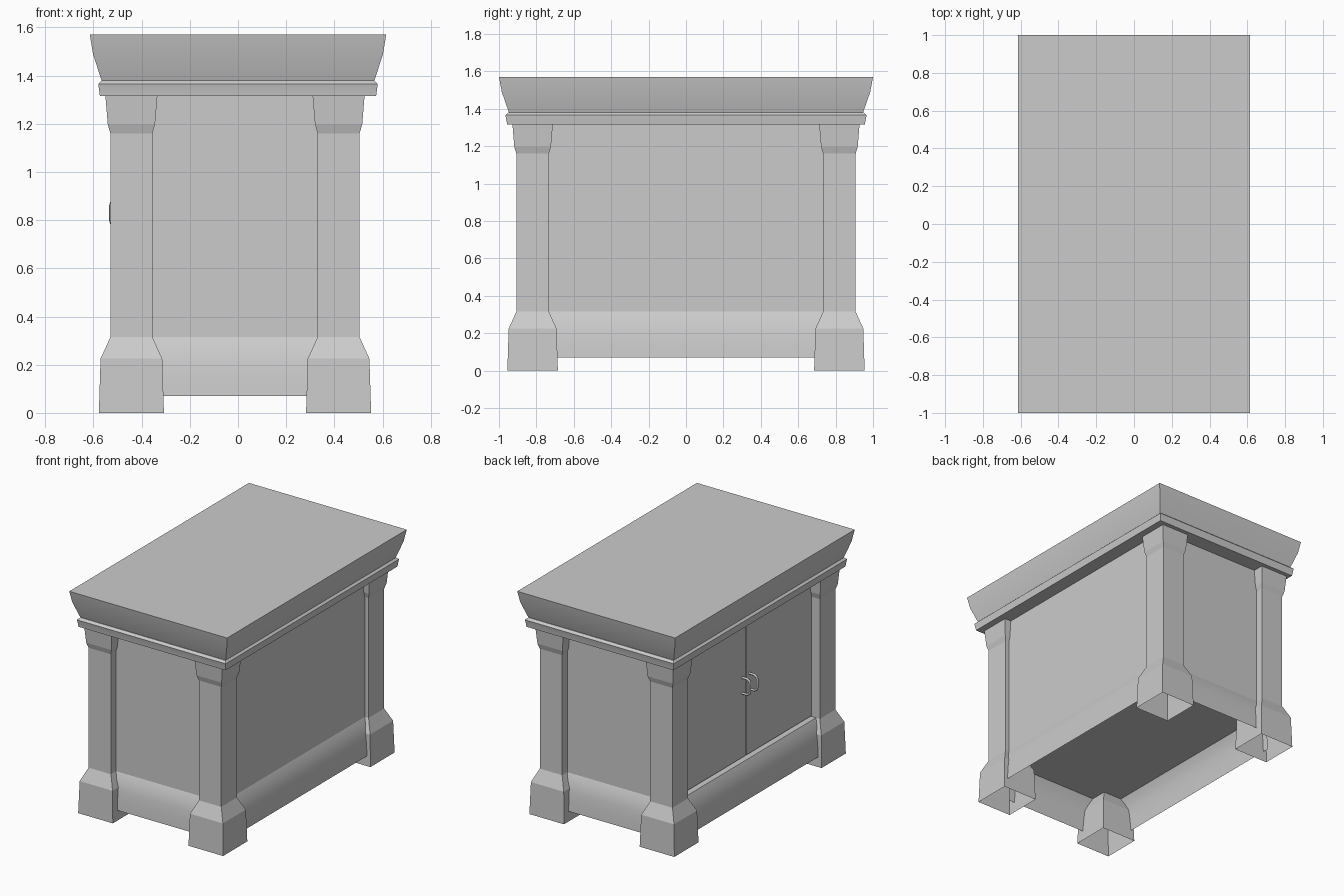
import bpy, bmesh

if "Cube" in bpy.data.objects:
    bpy.data.objects.remove(bpy.data.objects["Cube"])

CX = -0.0125  # the cabinet sits slightly off-centre under its top


def finish(name, bm, smooth=None):
    bmesh.ops.recalc_face_normals(bm, faces=bm.faces)
    mesh = bpy.data.meshes.new(name)
    bm.to_mesh(mesh)
    bm.free()
    ob = bpy.data.objects.new(name, mesh)
    bpy.context.collection.objects.link(ob)
    if smooth:
        bpy.ops.object.select_all(action='DESELECT')
        ob.select_set(True)
        bpy.context.view_layer.objects.active = ob
        bpy.ops.object.shade_smooth_by_angle(angle=smooth)
    return ob


def stacked(name, cx, cy, rings, bottom=True, top=True, smooth=None):
    """Loft of rectangles given as (half x, half y, z)."""
    bm = bmesh.new()
    loops = [[bm.verts.new((cx + sx * hx, cy + sy * hy, z))
              for sx, sy in ((-1, -1), (1, -1), (1, 1), (-1, 1))]
             for hx, hy, z in rings]
    for a, b in zip(loops, loops[1:]):
        for i in range(4):
            j = (i + 1) % 4
            bm.faces.new((a[i], a[j], b[j], b[i]))
    if bottom:
        bm.faces.new(loops[0][::-1])
    if top:
        bm.faces.new(loops[-1])
    return finish(name, bm, smooth)


def box(name, x0, x1, y0, y1, z0, z1):
    hx, hy = (x1 - x0) / 2, (y1 - y0) / 2
    return stacked(name, (x0 + x1) / 2, (y0 + y1) / 2, [(hx, hy, z0), (hx, hy, z1)])


# Top slab and the moulding below it
stacked("top_slab", 0, 0, [(0.565, 0.945, 1.375), (0.602, 0.985, 1.49),
                           (0.615, 1.0, 1.57)], smooth=0.6)
stacked("top_moulding", 0, 0, [(0.573, 0.957, 1.315), (0.576, 0.959, 1.335),
                               (0.58, 0.966, 1.366), (0.565, 0.95, 1.38)], smooth=0.6)

# Cabinet body
box("cabinet_body", -0.455, 0.475, -0.85, 0.85, 0.315, 1.32)

# Corner columns with flared foot and capital, hollow underneath
profile = [(0.135, 0), (0.128, 0.225), (0.087, 0.315),
           (0.087, 1.16), (0.098, 1.197), (0.108, 1.318)]
for sx, side in ((-1, "left"), (1, "right")):
    for sy, end in ((-1, "front"), (1, "back")):
        stacked(f"column_{end}_{side}", CX + sx * 0.43, sy * 0.82,
                [(h, h, z) for h, z in profile], bottom=False)

# Flared skirts between the feet, open underneath
flare = [(0, 0.315), (0.022, 0.27), (0.037, 0.21), (0.045, 0.14), (0.05, 0.07)]


def skirt(name, axis, sign, face, half, ledge=0.0):
    pts = ([(-ledge, 0.315)] if ledge else []) + flare
    bm = bmesh.new()
    rows = []
    for off, z in pts:
        d = sign * (face + off)
        rows.append([bm.verts.new((CX + d, t, z) if axis == "x" else (CX + t, d, z))
                     for t in (-half, half)])
    for a, b in zip(rows, rows[1:]):
        bm.faces.new((a[0], a[1], b[1], b[0]))
    finish(name, bm, 0.7)


skirt("skirt_right", "x", 1, 0.4875, 0.735)
skirt("skirt_left", "x", -1, 0.4875, 0.735, ledge=0.05)
skirt("skirt_front", "y", -1, 0.85, 0.345)
skirt("skirt_back", "y", 1, 0.85, 0.345)

# Pair of doors with pull handles on the left side
for s, n in ((-1, "front"), (1, "back")):
    y0, y1 = sorted((s * 0.005, s * 0.745))
    box(f"door_{n}", -0.467, -0.45, y0, y1, 0.322, 1.318)
    cu = bpy.data.curves.new(f"handle_{n}", 'CURVE')
    cu.dimensions = '3D'
    cu.bevel_depth = 0.008
    cu.bevel_resolution = 2
    cu.use_fill_caps = True
    path = [(-0.46, 0.885), (-0.505, 0.885), (-0.522, 0.876), (-0.527, 0.86),
            (-0.527, 0.8), (-0.522, 0.784), (-0.505, 0.775), (-0.46, 0.775)]
    sp = cu.splines.new('POLY')
    sp.points.add(len(path) - 1)
    for p, (x, z) in zip(sp.points, path):
        p.co = (x, s * 0.04, z, 1)
    bpy.context.collection.objects.link(bpy.data.objects.new(f"handle_{n}", cu))
